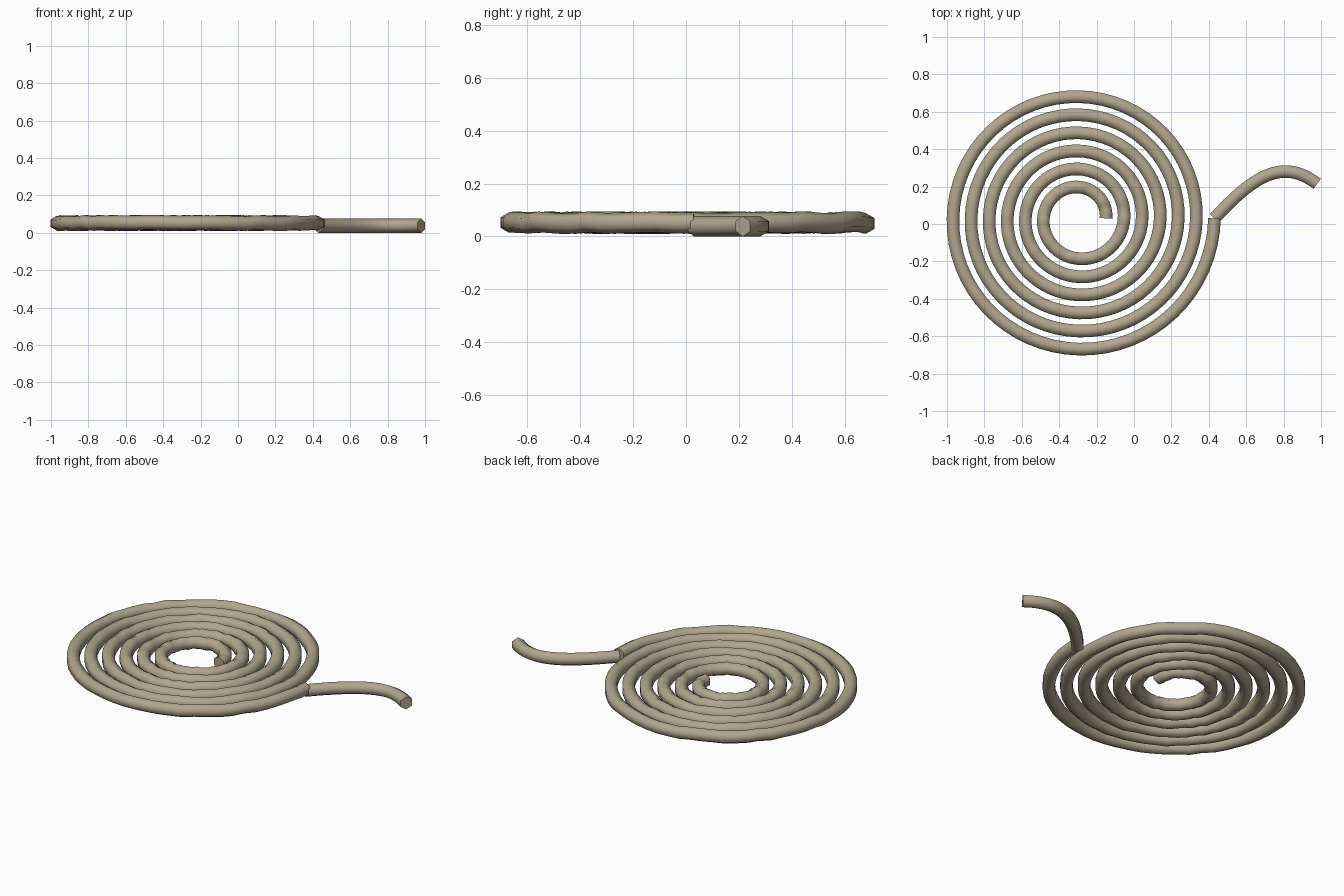
import bpy, bmesh, math, random
from mathutils import Vector

if "Cube" in bpy.data.objects:
    bpy.data.objects.remove(bpy.data.objects["Cube"])

random.seed(4)
SIDES = 6

mat = bpy.data.materials.new("hemp")
mat.diffuse_color = (0.44, 0.38, 0.27, 1)
mat.use_nodes = True
mat.node_tree.nodes["Principled BSDF"].inputs["Base Color"].default_value = mat.diffuse_color


def sweep(name, path, radius):
    """Capped six-sided tube along a nearly flat path."""
    bm = bmesh.new()
    rings = []
    for i, p in enumerate(path):
        t = path[min(i + 1, len(path) - 1)] - path[max(i - 1, 0)]
        t.z = 0
        t.normalize()
        side = Vector((t.y, -t.x, 0))
        ring = []
        for k in range(SIDES):
            a = math.pi / 2 + math.tau * k / SIDES
            ring.append(bm.verts.new(p + radius * (side * math.cos(a) + Vector((0, 0, math.sin(a))))))
        rings.append(ring)
    for r, s in zip(rings, rings[1:]):
        for k in range(SIDES):
            n = (k + 1) % SIDES
            bm.faces.new((r[k], r[n], s[n], s[k]))
    bm.faces.new(rings[0])
    bm.faces.new(rings[-1])
    bmesh.ops.recalc_face_normals(bm, faces=bm.faces)
    me = bpy.data.meshes.new(name)
    bm.to_mesh(me)
    bm.free()
    me.materials.append(mat)
    ob = bpy.data.objects.new(name, me)
    bpy.context.collection.objects.link(ob)
    bpy.context.view_layer.objects.active = ob
    ob.select_set(True)
    bpy.ops.object.shade_smooth_by_angle(angle=math.radians(65))
    ob.select_set(False)


# flat spiral coil, slightly uneven in height
TURNS, STEPS, PITCH, R0 = 6, 64, 0.0967, 0.143
coil = []
for i in range(TURNS * STEPS + 1):
    u = i / STEPS
    a, r = math.tau * u, R0 + PITCH * u
    coil.append(Vector((-0.293 + r * math.cos(a), 0.03 + r * math.sin(a),
                        0.052 + random.uniform(-0.004, 0.004))))
sweep("rope_coil", coil, 0.039)

# loose tail leaving the outer turn
c = [Vector(p) for p in ((0.43, 0.03, 0.0385), (0.65, 0.27, 0.0385),
                         (0.80, 0.35, 0.0385), (0.98, 0.215, 0.0385))]
tail = []
for i in range(25):
    t = i / 24
    s = 1 - t
    tail.append(c[0] * s**3 + c[1] * 3 * s * s * t + c[2] * 3 * s * t * t + c[3] * t**3)
sweep("rope_tail", tail, 0.0385)
